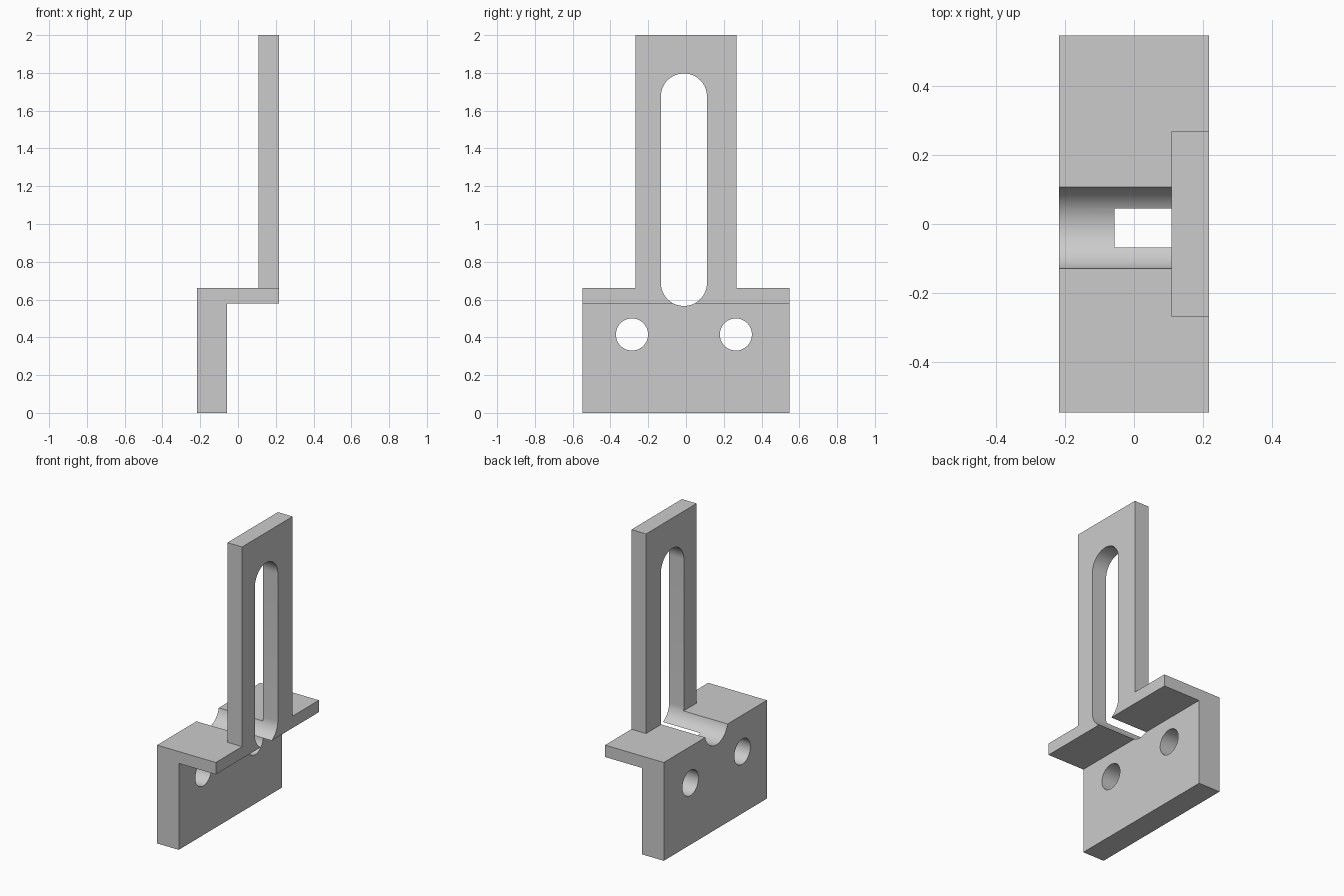
import bpy, bmesh, math
from mathutils import Vector

cube = bpy.data.objects.get("Cube")
if cube:
    bpy.data.objects.remove(cube, do_unlink=True)

grey = bpy.data.materials.new("plain grey")
grey.use_nodes = True
colour = (0.6, 0.6, 0.6, 1)
grey.diffuse_color = colour
grey.node_tree.nodes["Principled BSDF"].inputs["Base Color"].default_value = colour


def prism(name, points, direction):
    """Extrude a closed outline along a direction."""
    bm = bmesh.new()
    face = bm.faces.new([bm.verts.new(p) for p in points])
    new = bmesh.ops.extrude_face_region(bm, geom=[face])["geom"]
    moved = [g for g in new if isinstance(g, bmesh.types.BMVert)]
    bmesh.ops.translate(bm, verts=moved, vec=Vector(direction))
    bmesh.ops.recalc_face_normals(bm, faces=bm.faces)
    mesh = bpy.data.meshes.new(name)
    bm.to_mesh(mesh)
    bm.free()
    mesh.materials.append(grey)
    obj = bpy.data.objects.new(name, mesh)
    bpy.context.collection.objects.link(obj)
    return obj


def slot_cutter(name, y, low, high, radius, steps=32):
    """Rounded slot running through x; low and high are the arc centres."""
    points = []
    for centre, start in ((high, 0), (low, math.pi)):
        for i in range(steps + (low != high)):
            a = start + math.pi * i / steps
            points.append((-1, y + radius * math.cos(a), centre + radius * math.sin(a)))
    obj = prism(name, points, (2, 0, 0))
    obj.hide_render = True
    return obj


def cut(obj, cutters):
    bpy.ops.object.select_all(action="DESELECT")
    bpy.context.view_layer.objects.active = obj
    obj.select_set(True)
    for cutter in cutters:
        mod = obj.modifiers.new("cut", "BOOLEAN")
        mod.operation = "DIFFERENCE"
        mod.solver = "EXACT"
        mod.object = cutter
        bpy.ops.object.modifier_apply(modifier=mod.name)
    bpy.ops.object.shade_smooth_by_angle(angle=math.radians(30))


# Mounting plate with the shelf, one bent profile
HALF, OUT, INNER, SHELF, TOP = 0.547, 0.218, -0.057, 0.58, 0.66
profile = [(-OUT, 0), (INNER, 0), (INNER, SHELF), (OUT, SHELF), (OUT, TOP), (-OUT, TOP)]
bracket = prism("mounting_plate_and_shelf", [(x, -HALF, z) for x, z in profile], (0, 2 * HALF, 0))

# Upright arm
W, BACK = 0.268, 0.109
arm = prism("upright_arm", [(BACK, -W, TOP), (BACK, W, TOP), (BACK, W, 2), (BACK, -W, 2)],
            (OUT - BACK, 0, 0))

# Long slot, which also grooves the shelf, and two bolt holes
MID = -0.011
slot = slot_cutter("slot_cutter", MID, 0.688, 1.675, 0.122)
holes = [slot_cutter("bolt_hole_cutter", MID + s * 0.275, 0.415, 0.415, 0.085) for s in (-1, 1)]
cut(bracket, [slot] + holes)
cut(arm, [slot])
for cutter in [slot] + holes:
    bpy.data.objects.remove(cutter, do_unlink=True)
